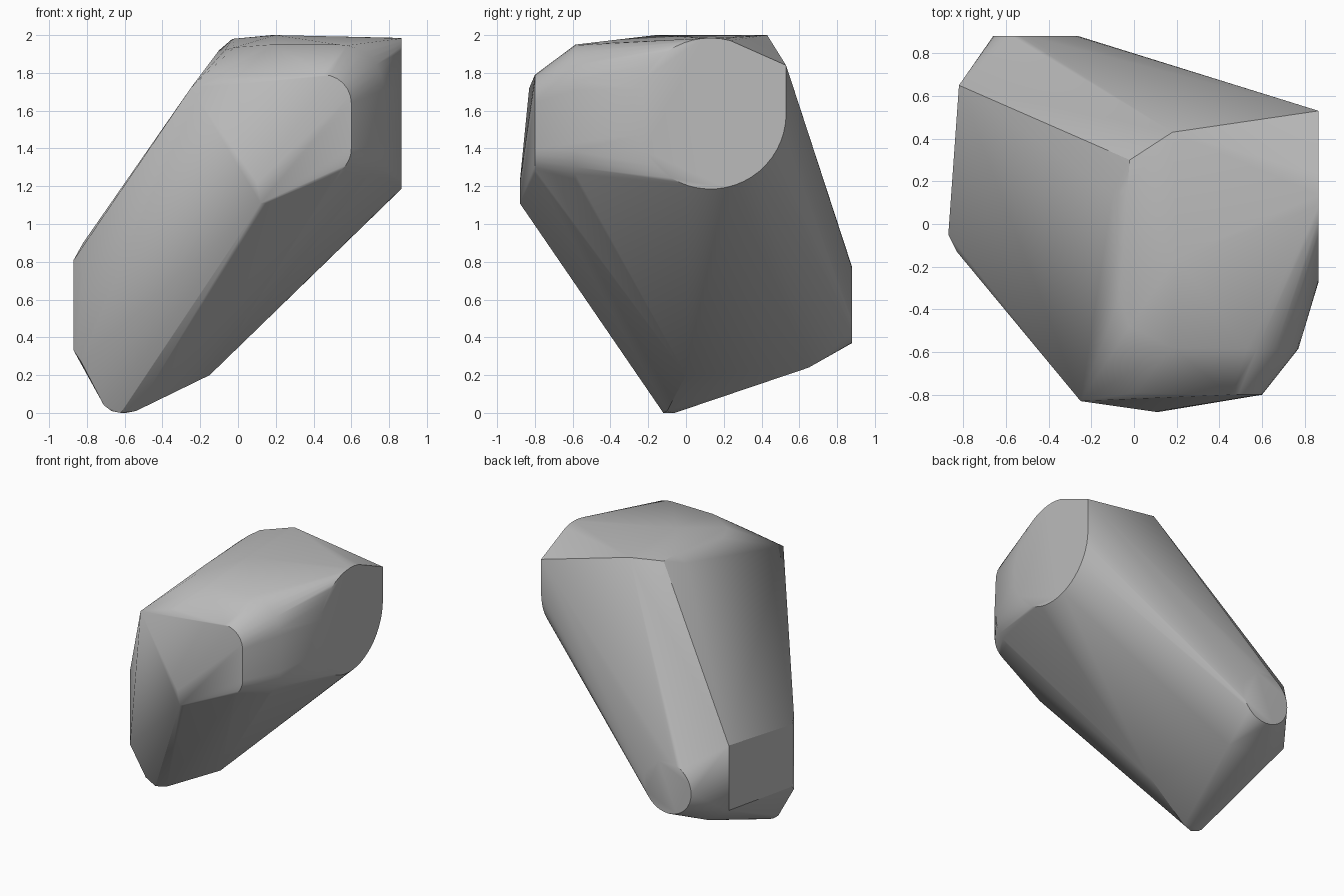
import bpy, bmesh
from math import sin, cos, radians

cube = bpy.data.objects.get("Cube")
if cube:
    bpy.data.objects.remove(cube)


def arc(cx, cy, r, start, end, n):
    """Points of a flat arc, angles in degrees."""
    angles = [radians(start + (end - start) * i / n) for i in range(n + 1)]
    return [(cx + r * cos(a), cy + r * sin(a)) for a in angles]


points = []

# Round flat on the side, squared off at its upper back corner
points += [(0.865, y, z) for y, z in arc(0.13, 1.585, 0.4, 75, 360, 40)]
points += [(0.865, 0.53, 1.84)]

# Small round flat low on the back
points += [(x, 0.88, z) for x, z in arc(-0.46, 0.57, 0.2, 0, 360, 32)]

# Front bevel: rounded outer rim
rim = arc(0.53, 1.71, 0.24, 90, 0, 8) + arc(0.53, 1.43, 0.24, 0, -65, 6)
points += [(x, -0.585, z) for x, z in rim]
points += [(0.18, -0.58, 1.95)]

# Front face: rounded inner rim and its two pointed corners
inner = arc(0.45, 1.64, 0.15, 90, 0, 6) + arc(0.45, 1.4, 0.15, 0, -60, 5)
points += [(x, -0.8, z) for x, z in inner]
points += [(-0.25, -0.83, 1.72), (0.0, -0.79, 1.785),
           (0.12, -0.88, 1.11), (0.1, -0.88, 1.22), (0.15, -0.865, 1.11)]

# Top plateau
points += [(0.18, 0.43, 2.0), (0.2, -0.16, 2.0), (-0.03, 0.17, 1.98),
           (-0.02, 0.3, 1.975), (-0.1, 0.14, 1.92), (-0.02, -0.48, 1.935),
           (-0.07, -0.35, 1.92)]

# Upright flank
points += [(-0.87, -0.05, 0.81), (-0.87, -0.05, 0.33), (-0.82, 0.65, 0.9),
           (-0.82, 0.65, 0.4), (-0.83, -0.13, 0.84), (-0.83, -0.13, 0.27)]

# Rounded foot and underside
points += [(-0.54, -0.1, 0.01), (-0.59, -0.06, 0.0), (-0.62, -0.12, 0.0),
           (-0.67, -0.1, 0.01), (-0.71, -0.11, 0.04), (-0.65, 0.65, 0.28),
           (-0.32, 0.65, 0.24), (-0.15, 0.0, 0.2), (-0.16, 0.12, 0.23)]

# Wrap the outlines in one solid block
bm = bmesh.new()
for p in points:
    bm.verts.new(p)
hull = bmesh.ops.convex_hull(bm, input=bm.verts)
loose = [v for v in bm.verts if not v.link_faces]
bmesh.ops.delete(bm, geom=loose, context="VERTS")
bmesh.ops.dissolve_limit(bm, angle_limit=radians(0.5), verts=bm.verts, edges=bm.edges)
bmesh.ops.recalc_face_normals(bm, faces=bm.faces)
mesh = bpy.data.meshes.new("faceted_block")
bm.to_mesh(mesh)
bm.free()

block = bpy.data.objects.new("faceted_block", mesh)
bpy.context.collection.objects.link(block)

grey = bpy.data.materials.new("stone_grey")
grey.use_nodes = True
colour = (0.5, 0.5, 0.5, 1)
grey.diffuse_color = colour
grey.node_tree.nodes["Principled BSDF"].inputs["Base Color"].default_value = colour
mesh.materials.append(grey)

# Soft shading over the rounded corners, crisp at the flats
bpy.ops.object.select_all(action="DESELECT")
block.select_set(True)
bpy.context.view_layer.objects.active = block
bpy.ops.object.shade_smooth_by_angle(angle=radians(30))
